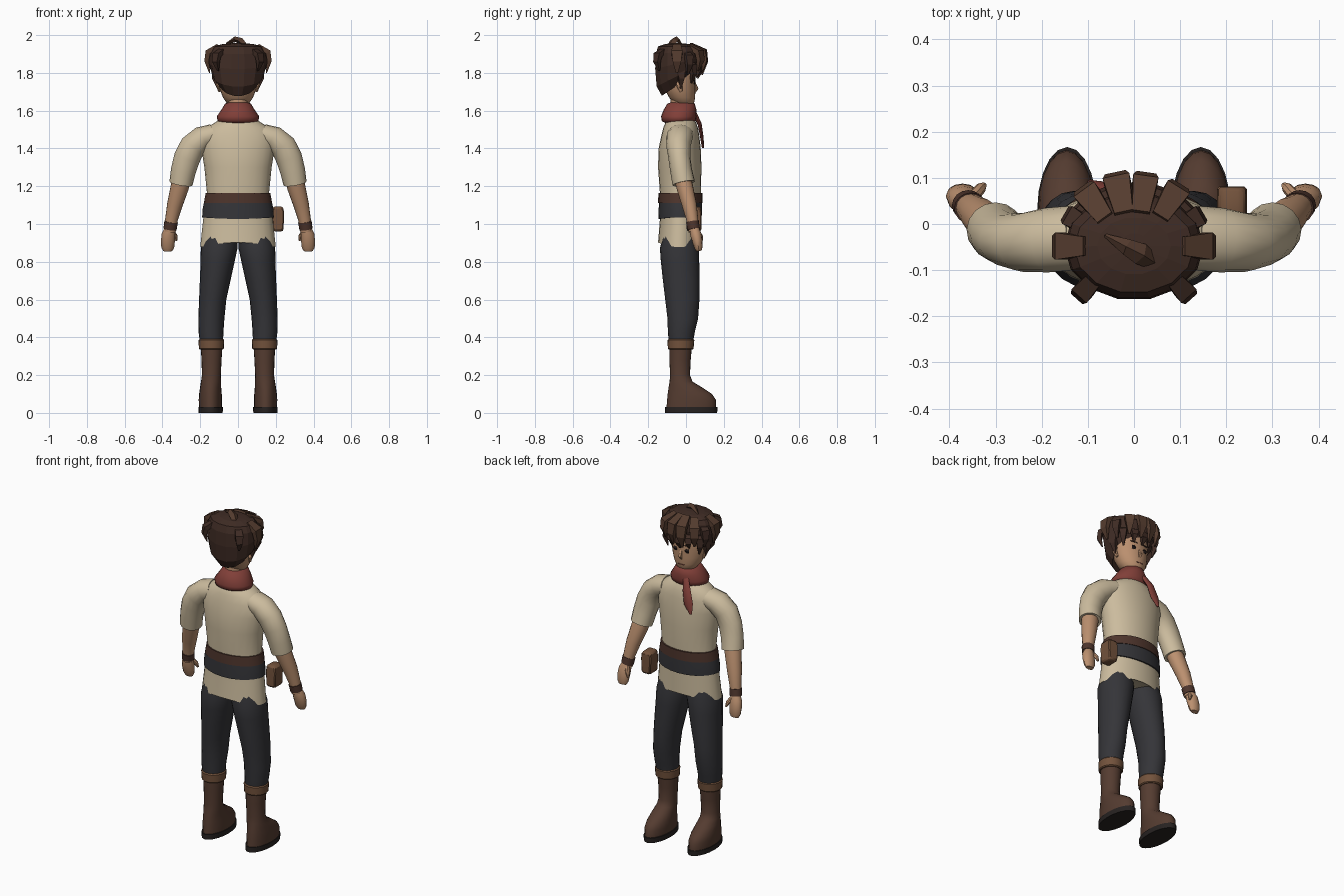
import bpy, bmesh
from math import sin, cos, pi, radians
from mathutils import Vector

COLORS = dict(
    cloth=(.60, .50, .34), dark=(.035, .035, .04), leather=(.09, .045, .03),
    cuff=(.17, .085, .045), belt=(.075, .035, .025), sole=(.02, .016, .015),
    scarf=(.22, .05, .04), skin=(.50, .28, .16), hair=(.05, .025, .018),
    hair_light=(.09, .045, .028), eye=(.015, .01, .01))
MATS = {}
for key, c in COLORS.items():
    MATS[key] = bpy.data.materials.new(key)
    MATS[key].diffuse_color = (*c, 1)


def skin_loops(name, loops, color, angle=40, mirror=False):
    """Bridge equal-sized loops of points, cap both ends."""
    bm = bmesh.new()
    rows = [[bm.verts.new(p) for p in loop] for loop in loops]
    n = len(rows[0])
    for a, b in zip(rows, rows[1:]):
        for i in range(n):
            j = (i + 1) % n
            bm.faces.new((a[i], a[j], b[j], b[i]))
    bm.faces.new(rows[0][::-1])
    bm.faces.new(rows[-1])
    bmesh.ops.recalc_face_normals(bm, faces=bm.faces)
    me = bpy.data.meshes.new(name)
    bm.to_mesh(me)
    bm.free()
    me.materials.append(MATS[color])
    ob = bpy.data.objects.new(name, me)
    bpy.context.collection.objects.link(ob)
    if angle:
        bpy.ops.object.select_all(action='DESELECT')
        ob.select_set(True)
        bpy.context.view_layer.objects.active = ob
        bpy.ops.object.shade_smooth_by_angle(angle=radians(angle))
    if mirror:
        ob.modifiers.new("mirror", 'MIRROR')
    return ob


def stack(name, rings, color, n=24, cx=0, tilt=None, **kw):
    """Horizontal elliptical rings: (z, y_back, y_front, half_width[, centre x])."""
    loops = []
    for k, r in enumerate(rings):
        z, y0, y1, rx = r[:4]
        x = r[4] if len(r) > 4 else cx
        angs = [2 * pi * i / n for i in range(n)]
        loops.append([(x + rx * cos(t), (y0 + y1) / 2 + (y1 - y0) / 2 * sin(t),
                       z + (tilt(k, t) if tilt else 0)) for t in angs])
    return skin_loops(name, loops, color, **kw)


def tube(name, pts, axis, color, n=16, phase=0, **kw):
    """Sweep along points (x, y, z, radius along axis, other radius)."""
    P = [Vector(p[:3]) for p in pts]
    loops = []
    for k, p in enumerate(pts):
        t = (P[min(k + 1, len(P) - 1)] - P[max(k - 1, 0)]).normalized()
        v = t.cross(Vector(axis)).normalized()
        u = v.cross(t)
        loops.append([P[k] + u * p[3] * cos(phase + 2 * pi * i / n)
                      + v * p[4] * sin(phase + 2 * pi * i / n) for i in range(n)])
    return skin_loops(name, loops, color, **kw)


# Tunic with a wavy hem
stack("tunic", [
    (.90, -.13, .06, .18), (.89, -.148, .075, .2), (1.0, -.14, .075, .187),
    (1.08, -.135, .075, .178), (1.16, -.138, .078, .164), (1.3, -.148, .082, .178),
    (1.4, -.145, .078, .194), (1.47, -.13, .07, .196), (1.51, -.12, .063, .165),
    (1.545, -.105, .05, .11), (1.56, -.09, .04, .07)], "cloth",
    tilt=lambda k, t: -.012 * cos(2 * t) if k < 2 else 0)
stack("sash", [(1.035, -.137, .073, .18), (1.035, -.146, .083, .19),
               (1.08, -.145, .084, .187), (1.125, -.143, .084, .178)], "dark",
      tilt=lambda k, t: -.008 * sin(t) * sin(t))
stack("belt", [(1.11, -.148, .088, .181), (1.165, -.146, .088, .171)], "belt")

# Hip pouch
pouch = [(.96, .01, .075, .022), (.968, 0, .085, .03), (1.05, 0, .085, .034),
         (1.085, .002, .083, .03), (1.092, .012, .074, .02)]
tube("pouch", [(.212, (a + b) / 2, z, r * 1.35, (b - a) / 2 * 1.3) for z, a, b, r in pouch],
     (1, 0, 0), "cuff", n=4, phase=pi / 4).modifiers.new("round", 'BEVEL').width = .012

# Trousers
stack("trouser_leg", [
    (.95, -.12, .05, .09, .09), (.87, -.138, .068, .097, .1), (.8, -.133, .07, .09, .108),
    (.7, -.122, .072, .081, .121), (.6, -.11, .071, .072, .134), (.5, -.098, .064, .069, .141),
    (.43, -.096, .047, .066, .143), (.36, -.09, .035, .06, .14)], "dark", n=20, mirror=True)

# Boots
stack("boot", [
    (.36, -.088, .032, .058, .14), (.28, -.088, .025, .053, .14), (.2, -.084, .021, .05, .141),
    (.165, -.087, .035, .053, .143), (.135, -.092, .085, .056, .145), (.1, -.097, .137, .06, .146),
    (.07, -.1, .158, .062, .146), (.03, -.103, .16, .061, .146)], "leather", n=20,
    angle=60, mirror=True)
stack("boot_cuff", [(.335, -.091, .034, .061), (.34, -.096, .04, .066),
                    (.385, -.098, .044, .068), (.392, -.092, .038, .062)], "cuff",
      n=20, cx=.141, mirror=True)
stack("boot_sole", [(0, -.11, .165, .064), (.03, -.11, .167, .065)], "sole",
      n=20, cx=.145, mirror=True)

# Arms
tube("sleeve", [
    (.13, -.03, 1.475, .07, .055), (.19, -.035, 1.455, .07, .064), (.24, -.04, 1.41, .064, .07),
    (.27, -.035, 1.35, .058, .07), (.29, -.025, 1.28, .058, .066), (.302, -.012, 1.215, .06, .062),
    (.3, -.014, 1.225, .045, .05)], (0, 1, 0), "cloth", mirror=True)
tube("forearm", [
    (.29, -.025, 1.27, .045, .05), (.31, -.005, 1.19, .044, .048), (.335, .018, 1.1, .039, .041),
    (.353, .034, 1.02, .031, .033), (.36, .042, .96, .028, .03)], (0, 1, 0), "skin", mirror=True)
tube("wristband", [(.354, .034, 1.012, .034, .036), (.36, .041, .972, .033, .035)],
     (0, 1, 0), "belt", mirror=True)
tube("hand", [
    (.36, .043, .98, .024, .026), (.368, .052, .945, .03, .036), (.371, .06, .91, .027, .037),
    (.372, .066, .875, .022, .034), (.372, .069, .857, .014, .024)],
    (0, 1, 0), "skin", n=12, mirror=True)
tube("thumb", [(.348, .06, .96, .013, .014), (.332, .078, .935, .012, .012),
               (.325, .084, .912, .006, .006)], (0, 1, 0), "skin", n=8, mirror=True)

# Scarf and its hanging tail
stack("scarf", [
    (1.535, -.11, .03, .085), (1.545, -.128, .05, .108), (1.57, -.132, .055, .112),
    (1.605, -.118, .055, .088), (1.638, -.098, .046, .068), (1.642, -.085, .035, .055)],
    "scarf", angle=60)
tube("scarf_tail", [
    (-.03, .045, 1.585, .018, .012), (-.055, .072, 1.53, .026, .011),
    (-.075, .084, 1.46, .03, .009), (-.095, .09, 1.405, .008, .006)],
    (1, 0, 0), "scarf", n=8)

# Head
stack("neck", [(1.54, -.09, .02, .055), (1.68, -.08, .015, .053)], "skin", n=16)
stack("head", [
    (1.622, -.03, .03, .03), (1.635, -.06, .042, .056), (1.67, -.09, .048, .08),
    (1.71, -.11, .05, .095), (1.76, -.12, .05, .103), (1.82, -.12, .052, .105),
    (1.88, -.11, .045, .09)], "skin", angle=60)
tube("nose", [(0, .042, 1.755, .007, .006), (0, .056, 1.715, .011, .01),
              (0, .046, 1.698, .008, .006)], (1, 0, 0), "skin", n=8)
tube("eye", [(.038, .042, 1.762, .011, .003), (.038, .046, 1.752, .016, .004),
             (.038, .043, 1.74, .011, .003)], (1, 0, 0), "eye", n=8, mirror=True)
tube("eyebrow", [(.018, .049, 1.783, .004, .004), (.058, .041, 1.786, .003, .003)],
     (0, 1, 0), "hair", n=6, mirror=True)
tube("mouth", [(-.02, .046, 1.665, .003, .002), (.02, .046, 1.665, .003, .002)],
     (0, 1, 0), "scarf", n=6)
tube("ear", [(.098, -.035, 1.765, .012, .008), (.108, -.035, 1.735, .017, .009),
             (.098, -.025, 1.7, .008, .006)], (0, 1, 0), "skin", n=8, mirror=True)

# Hair cap: low at the nape, high over the forehead
TILT = [.06, .055, .03, .01, 0, 0, 0]
stack("hair_cap", [
    (1.745, -.13, .045, .094), (1.79, -.158, .06, .135), (1.85, -.166, .07, .152),
    (1.91, -.163, .066, .148), (1.94, -.15, .05, .13), (1.953, -.11, .015, .08),
    (1.957, -.075, -.02, .03)], "hair", n=14, angle=0,
    tilt=lambda k, t: TILT[k] * sin(t) - (.008 if k < 2 else 0))

# Hair locks around the crown: (angle, top z, tip z, half width, outward reach, shade)
LOCKS = [
    (58, 1.945, 1.81, .03, .035, "hair_light"), (82, 1.95, 1.80, .03, .038, "hair_light"),
    (102, 1.95, 1.79, .032, .04, "hair_light"), (126, 1.945, 1.80, .03, .036, "hair_light"),
    (30, 1.92, 1.79, .024, .018, "hair"), (150, 1.92, 1.79, .024, .018, "hair"),
    (0, 1.945, 1.80, .032, .022, "hair_light"), (180, 1.945, 1.80, .032, .022, "hair_light"),
    (-48, 1.93, 1.81, .024, .03, "hair"), (-132, 1.93, 1.81, .024, .03, "hair"),
    (45, 1.87, 1.745, .022, .012, "hair"), (70, 1.87, 1.775, .022, .014, "hair"),
    (92, 1.87, 1.77, .024, .014, "hair"), (114, 1.87, 1.78, .022, .014, "hair"),
    (138, 1.87, 1.745, .022, .012, "hair"), (14, 1.85, 1.715, .022, -.018, "hair"),
    (166, 1.85, 1.715, .022, -.018, "hair")]
for i, (deg, top, tip, w, out, shade) in enumerate(LOCKS):
    c, s = cos(radians(deg)), sin(radians(deg))
    at = lambda off, z, a, b: ((.15 + off) * c, -.048 + (.118 + off) * s, z, a, b)
    tube(f"hair_lock_{i + 1}", [
        at(-.045, top, w * .9, .014), at(out - .012, top - .035, w * 1.3, .02),
        at(out - .006, (top + tip) / 2 - .01, w, .017), at(out - .022, tip, w * .25, .004)],
        (-s, c, 0), shade, n=4, phase=pi / 4, angle=0)

# Cowlick on top
tube("cowlick", [(.045, -.085, 1.94, .016, .01), (.015, -.065, 1.968, .024, .018),
                 (-.015, -.05, 1.978, .018, .015), (-.062, -.025, 1.955, .004, .004)],
     (.45, .9, 0), "hair_light", n=4, angle=0)
